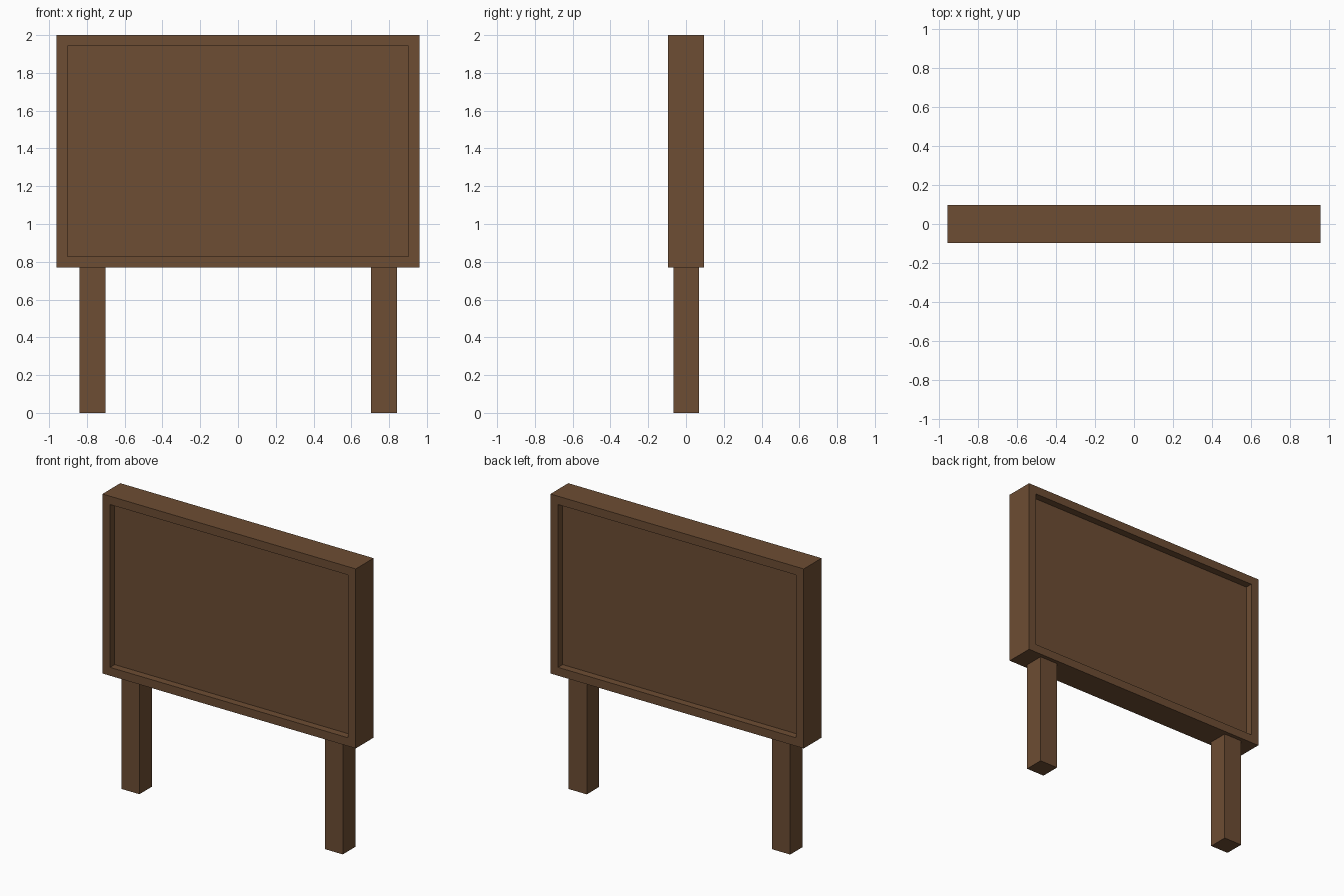
import bpy
import bmesh
from mathutils import Matrix, Vector

cube = bpy.data.objects.get("Cube")
if cube:
    bpy.data.objects.remove(cube, do_unlink=True)

wood = bpy.data.materials.new("brown wood")
wood.use_nodes = True
colour = (0.153, 0.074, 0.033, 1)
wood.diffuse_color = colour
wood.node_tree.nodes["Principled BSDF"].inputs["Base Color"].default_value = colour


def box(name, centre, size, recess=None):
    """Box whose front and back can carry a framed recess (border, depth)."""
    bm = bmesh.new()
    bmesh.ops.create_cube(bm, size=1, matrix=Matrix.Diagonal((*size, 1)))
    if recess:
        border, depth = recess
        panels = [f for f in bm.faces if abs(f.normal.y) > 0.9]
        bmesh.ops.inset_individual(bm, faces=panels, thickness=border)
        # Second ring of faces becomes the inner walls of the frame
        bmesh.ops.inset_individual(bm, faces=panels, thickness=0)
        for f in panels:
            shift = -f.normal.copy() * depth
            bmesh.ops.translate(bm, verts=f.verts[:], vec=shift)
    bmesh.ops.recalc_face_normals(bm, faces=bm.faces[:])
    mesh = bpy.data.meshes.new(name)
    bm.to_mesh(mesh)
    bm.free()
    mesh.materials.append(wood)
    obj = bpy.data.objects.new(name, mesh)
    obj.location = Vector(centre)
    bpy.context.collection.objects.link(obj)
    return obj


# Board with a recessed panel on both sides
bottom, top = 0.77, 2.0
box("board", (0, 0, (bottom + top) / 2), (1.92, 0.193, top - bottom), (0.081, 0.05))

# Square legs
for side, x in (("left", 0.772), ("right", -0.77)):
    box(side + "_leg", (x, 0.002, bottom / 2), (0.137, 0.135, bottom))
